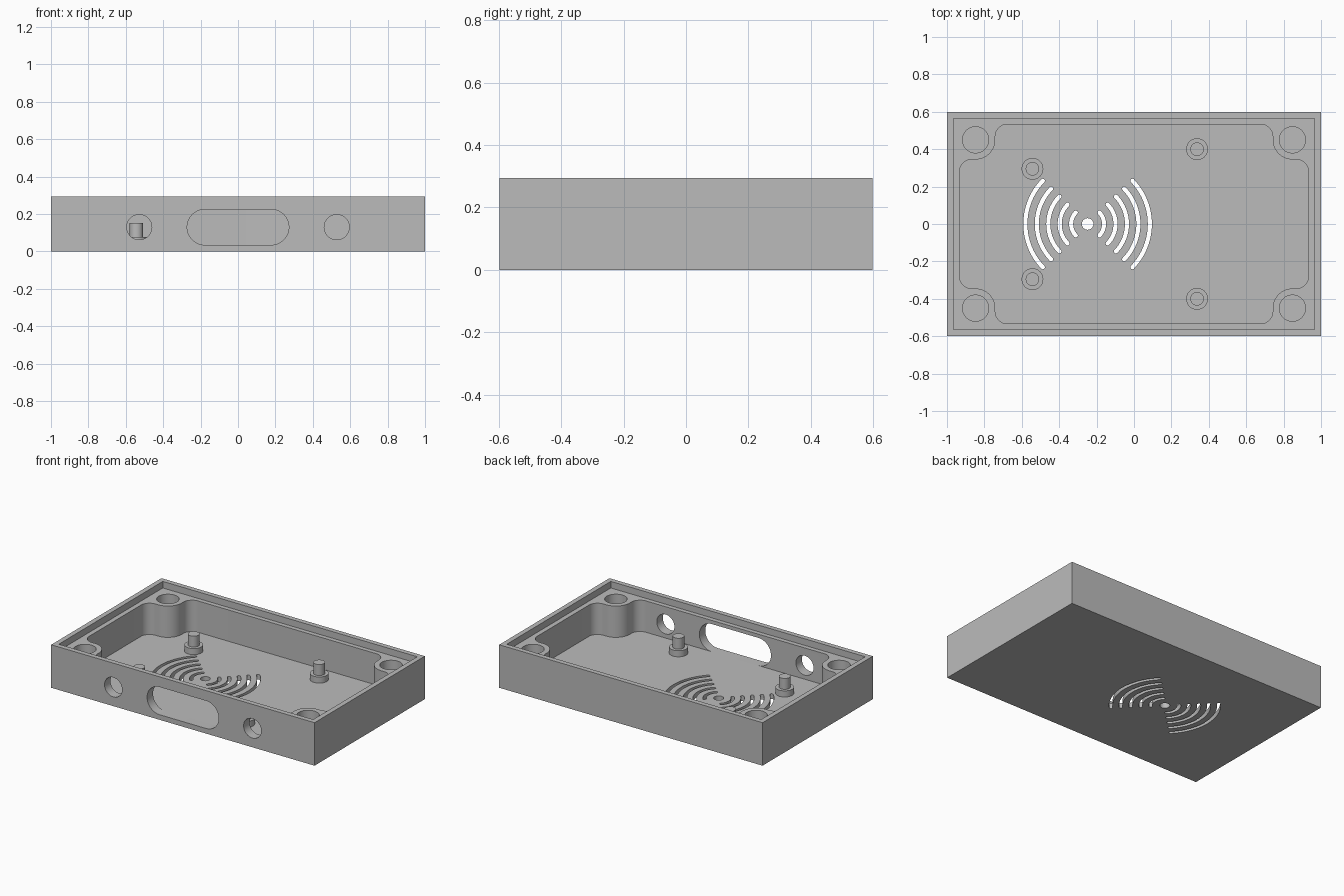
import bpy, bmesh
from math import cos, sin, radians, pi
from mathutils import Matrix, Vector

cube = bpy.data.objects.get("Cube")
if cube:
    bpy.data.objects.remove(cube, do_unlink=True)

grey = bpy.data.materials.new("grey plastic")
grey.use_nodes = True
grey.diffuse_color = (0.5, 0.5, 0.5, 1)
grey.node_tree.nodes["Principled BSDF"].inputs["Base Color"].default_value = (0.5, 0.5, 0.5, 1)


def arc(cx, cy, r, start, end, steps=12):
    """Points on an arc, angles in degrees."""
    angles = [radians(start + (end - start) * i / steps) for i in range(steps + 1)]
    return [(cx + r * cos(a), cy + r * sin(a)) for a in angles]


def circle(cx, cy, r, steps=48):
    return arc(cx, cy, r, 0, 360, steps)[:-1]


def rectangle(hx, hy):
    return [(hx, hy), (-hx, hy), (-hx, -hy), (hx, -hy)]


def prism(name, outline, low, high, to_front=False):
    """Extrude an outline along z, or along y when to_front is set."""
    bm = bmesh.new()
    face = bm.faces.new([bm.verts.new((x, y, low)) for x, y in outline])
    new = bmesh.ops.extrude_face_region(bm, geom=[face])["geom"]
    bmesh.ops.translate(bm, vec=Vector((0, 0, high - low)),
                        verts=[v for v in new if isinstance(v, bmesh.types.BMVert)])
    if to_front:
        bm.transform(Matrix.Rotation(pi / 2, 4, "X"))
    bmesh.ops.recalc_face_normals(bm, faces=bm.faces)
    mesh = bpy.data.meshes.new(name)
    bm.to_mesh(mesh)
    bm.free()
    mesh.materials.append(grey)
    obj = bpy.data.objects.new(name, mesh)
    bpy.context.collection.objects.link(obj)
    return obj


def cut(body, cutter):
    """Subtract the cutter from the body and discard it."""
    mod = body.modifiers.new("cut", "BOOLEAN")
    mod.operation, mod.solver, mod.object = "DIFFERENCE", "EXACT", cutter
    graph = bpy.context.evaluated_depsgraph_get()
    mesh = bpy.data.meshes.new_from_object(body.evaluated_get(graph))
    body.modifiers.clear()
    body.data = mesh
    bpy.data.objects.remove(cutter, do_unlink=True)


def smooth(obj):
    bpy.ops.object.select_all(action="DESELECT")
    obj.select_set(True)
    bpy.context.view_layer.objects.active = obj
    bpy.ops.object.shade_smooth_by_angle(angle=radians(30))


FLOOR, LEDGE, TOP = 0.035, 0.25, 0.295
BOSS_X, BOSS_Y = 0.847, 0.45

# Tray with a recessed lip
tray = prism("tray", rectangle(1, 0.598), 0, TOP)
cut(tray, prism("lip_cutter", rectangle(0.966, 0.564), LEDGE, TOP + 0.1))

# Cavity that wraps round the four corner bosses
corner = (arc(0.868, 0.28, 0.065, 0, 90)
          + arc(BOSS_X, BOSS_Y, 0.105, 270, 180)
          + arc(0.677, 0.468, 0.065, 0, 90))
half = corner + [(-x, y) for x, y in reversed(corner)]
cavity = half + [(x, -y) for x, y in reversed(half)]
cut(tray, prism("cavity_cutter", cavity, FLOOR, TOP + 0.05))

# Blind holes in the corner bosses
for sx in (-1, 1):
    for sy in (-1, 1):
        cut(tray, prism("boss_hole_cutter", circle(sx * BOSS_X, sy * BOSS_Y, 0.07), 0.1, TOP))

# Front wall openings: a long slot between two round holes
slot = arc(0.177, 0.13, 0.095, -90, 90, 24) + arc(-0.177, 0.13, 0.095, 90, 270, 24)
for outline in (slot, circle(-0.528, 0.13, 0.067), circle(0.528, 0.13, 0.067)):
    cut(tray, prism("front_cutter", outline, 0.5, 0.7, to_front=True))

# Sound grille: a centre hole and curved slots with round ends on both sides
GX, HALF_WIDTH, SPREAD = -0.248, 0.011, 44
cut(tray, prism("grille_cutter", circle(GX, 0, 0.031, 32), -0.1, 0.1))
for i in range(5):
    r = 0.088 + i * 0.0612
    for mid in (0, 180):
        a, b = mid - SPREAD, mid + SPREAD
        ends = [(GX + r * cos(radians(t)), r * sin(radians(t))) for t in (a, b)]
        outline = (arc(GX, 0, r + HALF_WIDTH, a, b, 20)
                   + arc(*ends[1], HALF_WIDTH, b, b + 180, 8)[1:-1]
                   + arc(GX, 0, r - HALF_WIDTH, b, a, 20)
                   + arc(*ends[0], HALF_WIDTH, a + 180, a + 360, 8)[1:-1])
        cut(tray, prism("grille_cutter", outline, -0.1, 0.1))
smooth(tray)

# Stepped standoffs: a wide collar with a locating pin
for x, y in ((-0.543, 0.295), (0.337, 0.4)):
    for side, label in ((1, "back"), (-1, "front")):
        end = "right" if x < 0 else "left"
        smooth(prism(f"{label}_{end}_collar", circle(x, side * y, 0.058), FLOOR - 0.005, 0.077))
        smooth(prism(f"{label}_{end}_pin", circle(x, side * y, 0.036), 0.07, 0.152))
